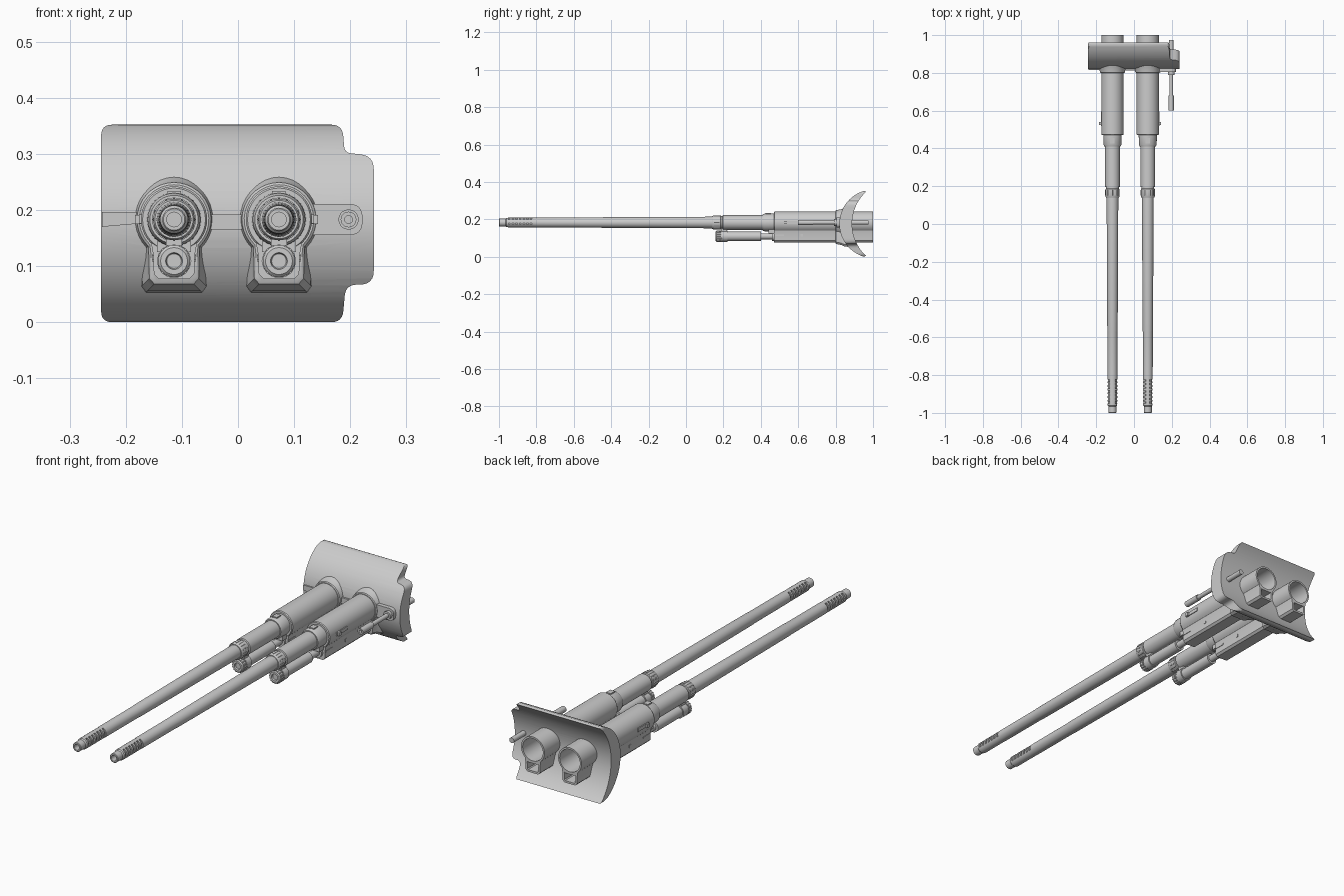
import bpy, bmesh, math
from mathutils import Vector

if "Cube" in bpy.data.objects:
    bpy.data.objects.remove(bpy.data.objects["Cube"])

grey = bpy.data.materials.new("gun_grey")
grey.diffuse_color = (0.6, 0.6, 0.6, 1)
grey.use_nodes = True
grey.node_tree.nodes["Principled BSDF"].inputs["Base Color"].default_value = grey.diffuse_color
AXIS_Z, LOW_Z = 0.183, 0.109


def finish(name, bm):
    bmesh.ops.remove_doubles(bm, verts=bm.verts, dist=1e-5)
    bmesh.ops.recalc_face_normals(bm, faces=bm.faces)
    me = bpy.data.meshes.new(name)
    bm.to_mesh(me)
    bm.free()
    me.materials.append(grey)
    ob = bpy.data.objects.new(name, me)
    bpy.context.collection.objects.link(ob)
    return ob


def loft(name, rings, cap_start=True, cap_end=True, tweak=None):
    """Skin a list of equal-length closed loops of points."""
    bm = bmesh.new()
    loops = [[bm.verts.new(p) for p in ring] for ring in rings]
    n = len(loops[0])
    for a, b in zip(loops, loops[1:]):
        for i in range(n):
            j = (i + 1) % n
            bm.faces.new((a[i], a[j], b[j], b[i]))
    if cap_start:
        bm.faces.new(loops[0])
    if cap_end:
        end = bm.faces.new(loops[-1])
        if tweak:
            bmesh.ops.recalc_face_normals(bm, faces=bm.faces)
            tweak(bm, end)
    return finish(name, bm)


def lathe(name, cx, cz, profile, seg=32):
    """Turn (y, radius[, slot depth]) points about an axis along y."""
    rings = []
    for y, r, *slot in profile:
        ring = []
        for i in range(seg):
            a = math.tau * i / seg
            rr = r
            if slot and -0.3 < math.sin(a) < 0.85:
                rr -= slot[0]
            ring.append((cx + rr * math.cos(a), y, cz + rr * math.sin(a)))
        rings.append(ring)
    return loft(name, rings, False, False)


def prism_y(name, pts, y0, y1, tweak=None):
    return loft(name, [[(x, y, z) for x, z in pts] for y in (y0, y1)], tweak=tweak)


def box(name, x0, x1, y0, y1, z0, z1):
    return prism_y(name, [(x0, z0), (x1, z0), (x1, z1), (x0, z1)], y0, y1)


def rounded(corners, steps=6):
    """Round each (x, z, radius) corner of an outline."""
    out = []
    n = len(corners)
    for i, (x, z, r) in enumerate(corners):
        p = Vector((x, z))
        a = p + (Vector(corners[i - 1][:2]) - p).normalized() * r
        b = p + (Vector(corners[(i + 1) % n][:2]) - p).normalized() * r
        for k in range(steps + 1):
            t = k / steps
            out.append(tuple(a * (1 - t) ** 2 + p * 2 * t * (1 - t) + b * t * t))
    return out


def keyhole(cx, o):
    """Sleeve-and-housing outline grown by o."""
    pts = []
    for i in range(29):
        a = math.radians(-46 + 272 * i / 28)
        pts.append((cx + (0.058 + o) * math.cos(a), AXIS_Z + (0.058 + o) * math.sin(a)))
    low = [(0.037, 0.120), (0.036, 0.086), (0.027, 0.076)]
    pts += [(cx - x - o, z - (o if z < 0.1 else 0)) for x, z in low]
    pts += [(cx + x + o, z - (o if z < 0.1 else 0)) for x, z in reversed(low)]
    return pts


def boolean(ob, cutter, op):
    mod = ob.modifiers.new("cut", 'BOOLEAN')
    mod.operation, mod.object, mod.solver = op, cutter, 'EXACT'
    bpy.context.view_layer.objects.active = ob
    bpy.ops.object.modifier_apply(modifier=mod.name)
    bpy.data.objects.remove(cutter)


def arc(tip_y, mid_y, half, steps=32):
    """Arc in the y-z plane from bottom tip to top tip."""
    s = tip_y - mid_y
    R = (half * half + s * s) / (2 * s)
    w = math.asin(half / R)
    return [(mid_y + R - R * math.cos(w * (2 * i / steps - 1)),
             0.176 + R * math.sin(w * (2 * i / steps - 1))) for i in range(steps + 1)]


# Curved shield: crescent section trimmed to the front outline
section = arc(0.952, 0.82, 0.176) + arc(0.962, 0.888, 0.171)[::-1]
shield = loft("shield", [[(x, y, z) for y, z in section] for x in (-0.3, 0.3)])
outline = rounded([(-0.244, 0.0, 0.02), (0.186, 0.0, 0.02), (0.192, 0.067, 0.02),
                   (0.242, 0.067, 0.025), (0.242, 0.297, 0.025), (0.19, 0.302, 0.012),
                   (0.186, 0.352, 0.02), (-0.244, 0.352, 0.02)])
boolean(shield, prism_y("trim", outline, 0.7, 1.1), 'INTERSECT')

# Raised web across the shield and the lug for the side rod
box("shield_web", -0.09, 0.14, 0.812, 0.86, 0.165, 0.192)
prism_y("shield_ridge", [(-0.242, 0.17), (-0.15, 0.178), (-0.15, 0.196), (-0.242, 0.196)], 0.815, 0.86)
prism_y("rod_lug", rounded([(0.10, 0.155, 0.01), (0.222, 0.155, 0.025),
                            (0.222, 0.211, 0.025), (0.10, 0.211, 0.01)]), 0.805, 0.87)
lathe("side_rod", 0.197, AXIS_Z,
      [(0.64, 0), (0.64, 0.007), (0.6, 0.007), (0.6, 0.014), (0.68, 0.014), (0.68, 0.01),
       (0.79, 0.01), (0.79, 0.018), (0.83, 0.018), (0.83, 0.012), (0.975, 0.012), (0.975, 0)], 20)


def hollow_rear(bm, face):
    for t, d in ((0.009, 0), (0.0005, -0.08)):
        bmesh.ops.inset_region(bm, faces=[face], thickness=t, use_even_offset=True)
        bmesh.ops.translate(bm, verts=face.verts, vec=(0, d, 0))


for cx, side, label in ((-0.114, -1, "left"), (0.073, 1, "right")):
    # Bore through the shield
    boolean(shield, lathe("bore", cx, AXIS_Z, [(0.7, 0), (0.7, 0.054), (1.1, 0.054), (1.1, 0)]),
            'DIFFERENCE')

    # Barrel with slotted muzzle
    prof = [(-0.85, 0), (-0.85, 0.013), (-1, 0.013), (-1, 0.019), (-0.998, 0.021),
            (-0.965, 0.021), (-0.96, 0.025)]
    for k in range(7):
        y = -0.95 + 0.0195 * k
        prof += [(y, 0.0255), (y, 0.0255, 0.006), (y + 0.01, 0.0255, 0.006), (y + 0.01, 0.0255)]
    prof += [(-0.81, 0.0262), (-0.57, 0.0265), (-0.565, 0.0275), (0.15, 0.031), (0.15, 0)]
    lathe(label + "_barrel", cx, AXIS_Z, prof)

    # Stepped sleeve, open at the rear
    lathe(label + "_sleeve", cx, AXIS_Z,
          [(0.14, 0), (0.14, 0.034), (0.145, 0.037), (0.185, 0.037), (0.188, 0.034),
           (0.195, 0.034), (0.197, 0.039), (0.41, 0.039), (0.41, 0.043), (0.42, 0.047),
           (0.465, 0.048), (0.47, 0.048), (0.47, 0.056), (0.474, 0.059), (0.8, 0.059),
           (1.0, 0.059), (1.0, 0.051), (0.79, 0.051), (0.79, 0)], 40)

    # Lower housing
    half = [(0.041, 0.142), (0.037, 0.120), (0.036, 0.086), (0.027, 0.077)]
    pts = [(cx + x, z) for x, z in half] + [(cx - x, z) for x, z in reversed(half)]
    pts += [(cx - 0.022, 0.130), (cx + 0.022, 0.130)]
    prism_y(label + "_housing", pts, 0.47, 1.0, hollow_rear)

    # Flared fairing where the gun meets the shield
    loft(label + "_fairing", [[(x, y, z) for x, z in keyhole(cx, o)]
                              for y, o in ((0.8, 0.004), (0.803, 0.008), (0.83, 0.013),
                                           (0.845, 0.02), (0.875, 0.024))], True, False)

    # Recoil cylinder below the barrel
    lathe(label + "_recoil_cylinder", cx, LOW_Z,
          [(0.165, 0), (0.165, 0.013), (0.158, 0.015), (0.158, 0.024), (0.163, 0.029),
           (0.18, 0.029), (0.18, 0.026), (0.187, 0.026), (0.187, 0.030), (0.222, 0.030),
           (0.222, 0.025), (0.4, 0.025), (0.4, 0.016), (0.46, 0.016), (0.46, 0.026),
           (0.48, 0.026), (0.48, 0)], 28)
    box(label + "_bracket", cx - 0.014, cx + 0.014, 0.188, 0.22, 0.125, 0.155)
    box(label + "_rear_bracket", cx - 0.03, cx + 0.03, 0.44, 0.475, 0.125, 0.15)

    # Bolt rings on the collar and the cylinder cap
    for part, z, r, y in (("collar_bolt", AXIS_Z, 0.0355, 0.15), ("cap_bolt", LOW_Z, 0.028, 0.162)):
        for k in range(16):
            a = math.tau * k / 16
            lathe(f"{label}_{part}_{k}", cx + r * math.cos(a), z + r * math.sin(a),
                  [(y, 0), (y, 0.003), (y + 0.03, 0.003), (y + 0.03, 0)], 6)

    # Outer side rail, top key and housing bolts
    xs = sorted((cx + side * 0.05, cx + side * 0.062))
    box(label + "_side_rail", *xs, 0.52, 0.595, 0.176, 0.192)
    xs = sorted((cx + side * 0.055, cx + side * 0.070))
    box(label + "_side_pin", *xs, 0.525, 0.54, 0.175, 0.191)
    box(label + "_top_key", cx - 0.012, cx + 0.012, 0.425, 0.455, 0.22, 0.234)
    for s in (-1, 1):
        xs = sorted((cx + s * 0.03, cx + s * 0.039))
        box(label + "_housing_clip", *xs, 0.475, 0.525, 0.112, 0.119)
        box(label + "_housing_bolt", *xs, 0.613, 0.626, 0.108, 0.121)

# Smooth curved surfaces, keep edges crisp
bpy.ops.object.select_all(action='SELECT')
bpy.context.view_layer.objects.active = shield
bpy.ops.object.shade_smooth_by_angle(angle=math.radians(32))
